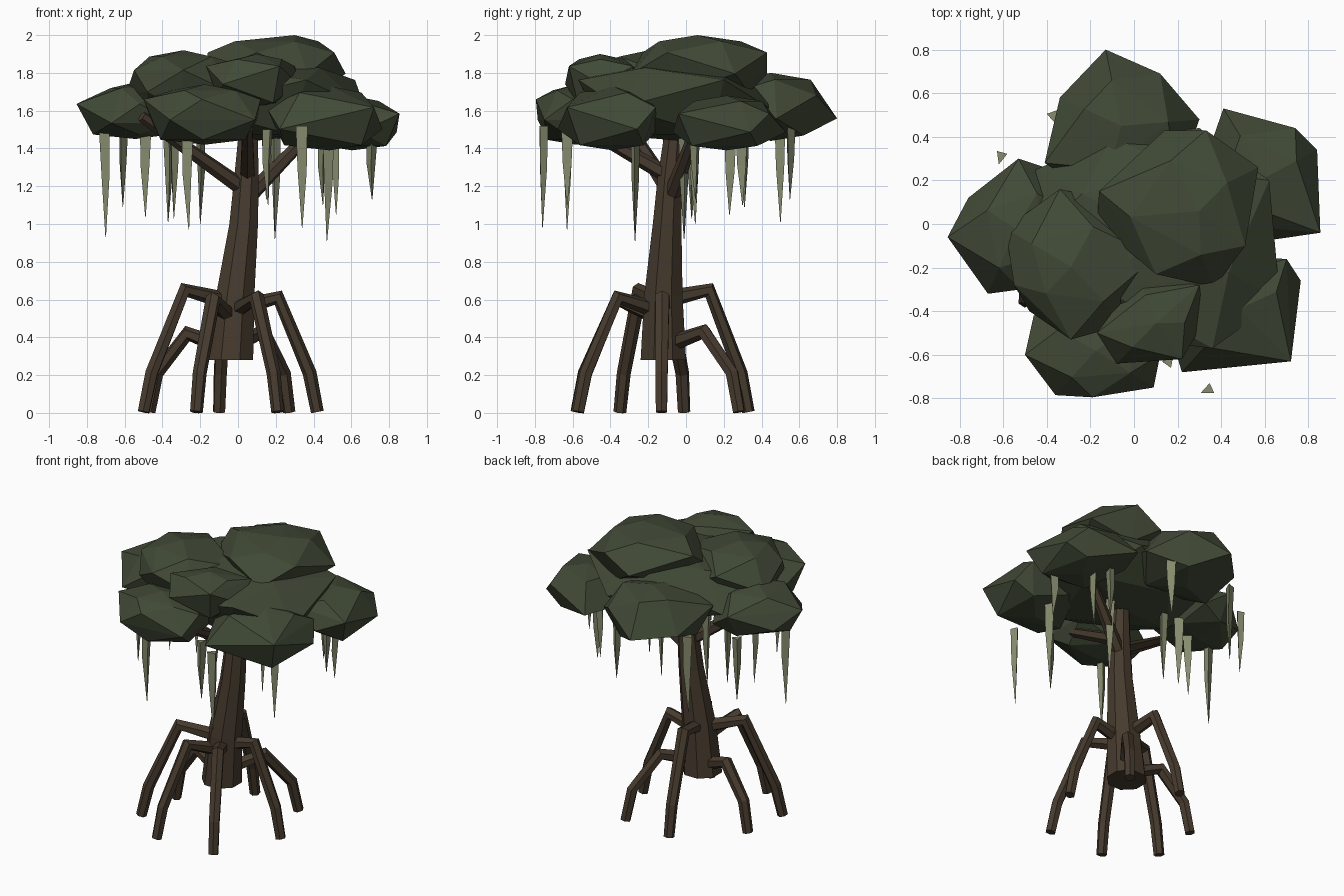
import bpy, bmesh, math
from mathutils import Vector

if "Cube" in bpy.data.objects:
    bpy.data.objects.remove(bpy.data.objects["Cube"])


def material(name, rgb):
    m = bpy.data.materials.new(name)
    m.diffuse_color = (*rgb, 1)
    m.use_nodes = True
    m.node_tree.nodes["Principled BSDF"].inputs["Base Color"].default_value = m.diffuse_color
    return m


BARK = material("bark", (0.062, 0.043, 0.027))
LEAF = material("leaf", (0.052, 0.067, 0.037))
MOSS = material("moss", (0.24, 0.26, 0.155))


def finish(bm, name, mat):
    bmesh.ops.recalc_face_normals(bm, faces=bm.faces[:])
    me = bpy.data.meshes.new(name)
    bm.to_mesh(me)
    bm.free()
    me.materials.append(mat)
    ob = bpy.data.objects.new(name, me)
    bpy.context.collection.objects.link(ob)
    return ob


def tube(name, path, radii, sides, mat, flat_rings=False, squash=1.0, spin=0.0):
    """Faceted tube through the path points, mitred at the bends."""
    bm = bmesh.new()
    pts = [Vector(p) for p in path]
    rings = []
    for i, (p, r) in enumerate(zip(pts, radii)):
        a, b = pts[max(i - 1, 0)], pts[min(i + 1, len(pts) - 1)]
        d = (p - a).normalized() + (b - p).normalized()
        side = Vector((pts[0].y - pts[-1].y, pts[-1].x - pts[0].x, 0))
        if flat_rings:
            d = Vector((0, 0, 1))
            side = Vector((math.cos(spin), math.sin(spin), 0))
        d.normalize()
        u = (side - d * side.dot(d)).normalized()
        v = d.cross(u) * squash
        rings.append([bm.verts.new(p + r * (math.cos(t) * u + math.sin(t) * v))
                      for t in [2 * math.pi * (k + 0.5) / sides for k in range(sides)]])
    for lo, hi in zip(rings, rings[1:]):
        for k in range(sides):
            n = (k + 1) % sides
            bm.faces.new((lo[k], lo[n], hi[n], hi[k]))
    bm.faces.new(rings[0])
    bm.faces.new(rings[-1])
    return finish(bm, name, mat)


def clump(name, z0, z1, outline, rim=0.5, peak=None):
    """Faceted leaf mass: hull of a plan outline with smaller rings above and below."""
    n = len(outline)
    c = sum((Vector(p) for p in outline), Vector((0, 0))) / n
    h = z1 - z0
    bm = bmesh.new()
    for i, p in enumerate(outline):
        p = Vector(p)
        s = 1 if i % 2 else -1
        bm.verts.new((p.x, p.y, z0 + h * (rim + s * 0.17)))
        q = c + (p - c) * (0.6 if s < 0 else 0.72)
        bm.verts.new((q.x, q.y, z0 + h * (0.9 if s < 0 else 0.08)))
    t = Vector(peak) if peak else c
    bm.verts.new((t.x, t.y, z1))
    bm.verts.new((c.x, c.y, z0))
    res = bmesh.ops.convex_hull(bm, input=bm.verts[:])
    junk = {g for g in res["geom_interior"] if isinstance(g, bmesh.types.BMVert)}
    bmesh.ops.delete(bm, geom=list(junk), context='VERTS')
    return finish(bm, name, LEAF)


# Leaning trunk
tube("trunk",
     [(-0.04, -0.12, 0.28), (-0.015, -0.12, 0.62), (0.03, -0.10, 1.0),
      (0.045, -0.085, 1.25), (0.055, -0.06, 1.52)],
     [0.13, 0.11, 0.082, 0.07, 0.052], 8, BARK, True)

# Three main branches
for i, (a, b) in enumerate([((0.04, -0.09, 1.18), (-0.51, -0.34, 1.57)),
                            ((0.05, -0.08, 1.14), (0.42, 0.06, 1.52)),
                            ((0.05, -0.08, 1.25), (0.05, -0.54, 1.51))]):
    tube(f"branch_{i + 1}", [a, b], [0.045, 0.03], 6, BARK)

# Stilt roots: foot position, height at trunk, knee height
hub = Vector((-0.03, -0.12))
for i, (fx, fy, zs, zk) in enumerate([
        (0.42, -0.13, 0.56, 0.61), (0.27, 0.28, 0.37, 0.43),
        (-0.10, 0.33, 0.61, 0.65), (-0.47, -0.01, 0.35, 0.42),
        (-0.50, -0.35, 0.60, 0.65), (-0.22, -0.58, 0.52, 0.60),
        (0.21, -0.57, 0.55, 0.61)]):
    f = Vector((fx, fy))
    path = []
    for t, z in [(0.12, zs), (0.54, zk), (0.91, 0.21), (1.0, 0.005)]:
        p = hub.lerp(f, t)
        path.append((p.x, p.y, z))
    tube(f"stilt_root_{i + 1}", path, [0.045, 0.042, 0.037, 0.034], 6, BARK)

# Canopy clumps
clump("canopy_back", 1.44, 1.80, [(-.13, .80), (.12, .69), (.30, .48), (.2, .2),
                                  (-.15, .12), (-.41, .28), (-.34, .58)])
clump("canopy_right", 1.39, 1.68, [(.41, .53), (.74, .44), (.84, .34), (.855, -.04),
                                   (.65, -.07), (.4, 0), (.33, .3)])
clump("canopy_left", 1.45, 1.75, [(-.67, -.32), (-.855, -.06), (-.76, .12), (-.53, .30),
                                  (-.38, .25), (-.28, .05), (-.35, -.22), (-.52, -.3)], .45)
clump("canopy_front_left", 1.42, 1.74, [(-.46, -.42), (-.5, -.6), (-.36, -.785),
                                        (-.19, -.795), (.09, -.75), (.12, -.6),
                                        (.1, -.4), (-.2, -.3)], .58)
clump("canopy_front_right", 1.39, 1.73, [(.22, -.68), (.72, -.63), (.765, -.26),
                                         (.70, -.16), (.35, -.15), (.15, -.45)])
clump("canopy_middle", 1.44, 1.87, [(-.45, .25), (-.1, .4), (.3, .44), (.62, .2), (.67, -.35),
                                    (.36, -.57), (-.25, -.5), (-.5, -.1)], .58)
clump("canopy_upper_left", 1.58, 1.92, [(-.59, -.02), (-.34, .16), (-.12, .11), (.1, -.15),
                                        (-.04, -.46), (-.29, -.53), (-.48, -.40),
                                        (-.55, -.28)], .52)
clump("canopy_upper_front", 1.62, 1.90, [(.02, -.24), (.30, -.28), (.32, -.45), (.22, -.62),
                                         (-.08, -.64), (-.17, -.5)], .6)
clump("canopy_top", 1.67, 2.0, [(.14, .43), (.33, .43), (.57, .26), (.51, -.1), (.37, -.29),
                                (.1, -.23), (-.17, 0), (-.16, .15)], .55, (.30, .06))

# Hanging moss strands: x, y, top, tip
for i, (x, y, zt, zb) in enumerate([
        (-.70, -.10, 1.54, .93), (-.61, .31, 1.52, 1.09), (-.49, -.05, 1.53, 1.04),
        (-.37, .50, 1.54, 1.01), (-.34, .03, 1.50, 1.03), (-.26, -.63, 1.50, .97),
        (-.20, .05, 1.50, 1.0), (.15, .55, 1.52, 1.13), (.16, -.63, 1.50, 1.10),
        (.195, -.01, 1.50, .92), (.34, -.76, 1.52, .98), (.45, .30, 1.48, 1.1),
        (.47, -.27, 1.48, .91), (.52, .23, 1.46, 1.05), (.71, .05, 1.47, 1.13)]):
    tube(f"moss_{i + 1}", [(x, y, zt), (x + .006 * math.cos(i * 2), y, zt * .55 + zb * .45), (x, y, zb)],
         [0.038, 0.029, 0.002], 3, MOSS, True, 0.75, i * 1.3)
